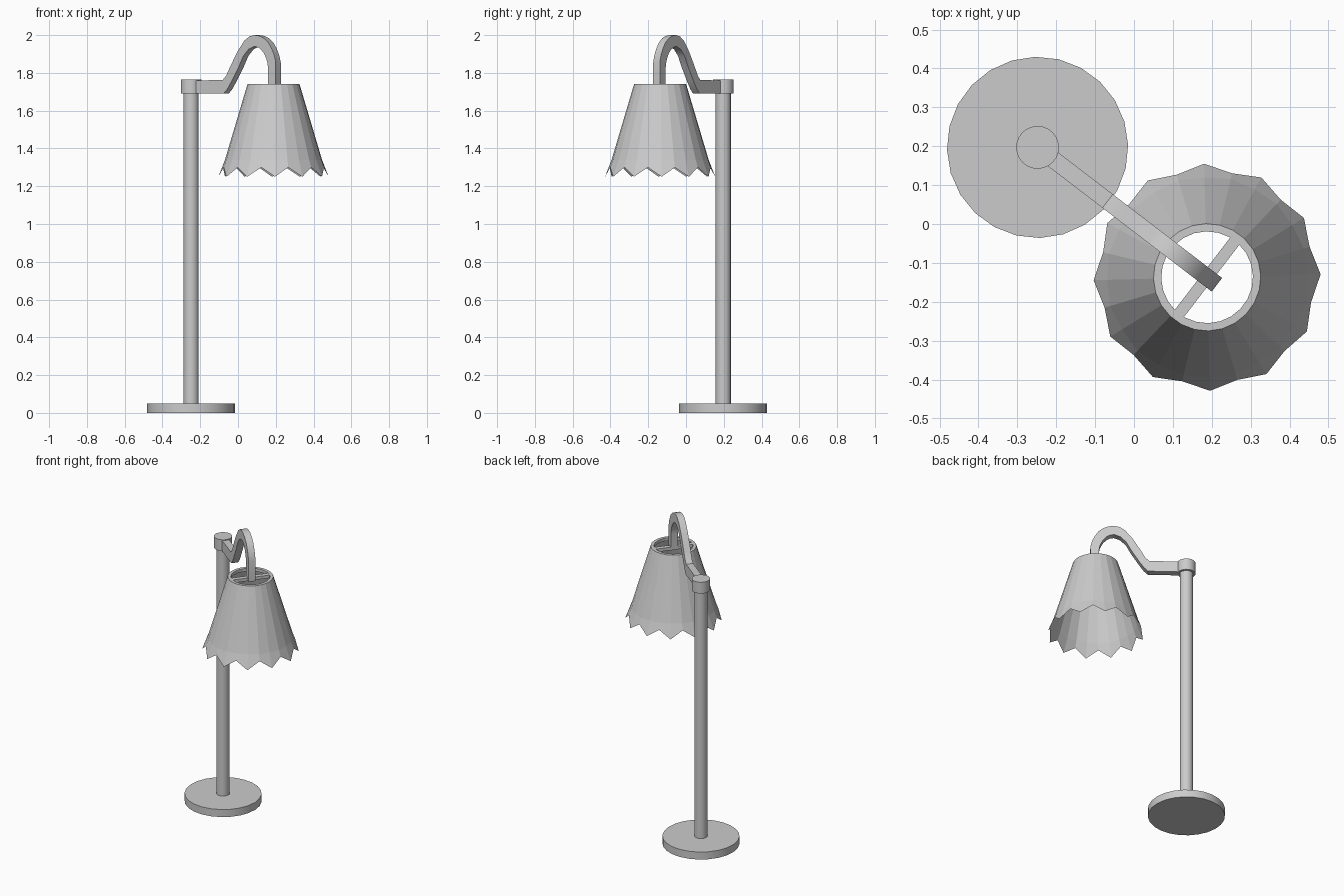
import bpy, bmesh, math
from mathutils import Matrix, Vector

if "Cube" in bpy.data.objects:
    bpy.data.objects.remove(bpy.data.objects["Cube"])

POLE = Vector((-0.248, 0.197))
SHADE = Vector((0.188, -0.137))
ARM_ANGLE = math.atan2(SHADE.y - POLE.y, SHADE.x - POLE.x)
REACH = (SHADE - POLE).length
TURN = math.radians(1.5)


def finish(name, bm, loc=(0, 0, 0), rot=0.0, smooth=None):
    bmesh.ops.recalc_face_normals(bm, faces=bm.faces)
    me = bpy.data.meshes.new(name)
    bm.to_mesh(me)
    bm.free()
    ob = bpy.data.objects.new(name, me)
    bpy.context.collection.objects.link(ob)
    ob.location = loc
    ob.rotation_euler.z = rot
    if smooth:
        bpy.ops.object.select_all(action='DESELECT')
        ob.select_set(True)
        bpy.context.view_layer.objects.active = ob
        bpy.ops.object.shade_smooth_by_angle(angle=math.radians(smooth))
    return ob


def cylinder(name, r, z0, z1, sides=24):
    bm = bmesh.new()
    bmesh.ops.create_cone(bm, cap_ends=True, segments=sides, radius1=r, radius2=r,
                          depth=z1 - z0, matrix=Matrix.Translation((0, 0, (z0 + z1) / 2)))
    return finish(name, bm, (POLE.x, POLE.y, 0), TURN, 30)


def ring(bm, n, radius, height):
    return [bm.verts.new((radius(i) * math.cos(math.tau * i / n),
                          radius(i) * math.sin(math.tau * i / n), height(i)))
            for i in range(n)]


def bridge(bm, a, b):
    n = len(a)
    for i in range(n):
        j = (i + 1) % n
        bm.faces.new((a[i], a[j], b[j], b[i]))


# Base, pole and pole cap
cylinder("base", 0.233, 0.0, 0.05)
cylinder("pole", 0.04, 0.05, 1.70)
cylinder("pole_cap", 0.055, 1.69, 1.765)

# Gooseneck arm: side profile (distance from pole, z) extruded to its width
upper = [(0.03, 1.76), (0.227, 1.762), (0.25, 1.785), (0.278, 1.835), (0.327, 1.915),
         (0.373, 1.972), (0.405, 1.993), (0.437, 2.0), (0.472, 1.996), (0.503, 1.983),
         (0.532, 1.96), (0.553, 1.93), (0.57, 1.895), (0.581, 1.855), (0.581, 1.72)]
lower = [(0.03, 1.69), (0.233, 1.69), (0.256, 1.712), (0.286, 1.755), (0.333, 1.83),
         (0.365, 1.89), (0.4, 1.925), (0.437, 1.94), (0.465, 1.935), (0.485, 1.922),
         (0.503, 1.902), (0.517, 1.877), (0.525, 1.855), (0.529, 1.83), (0.529, 1.72)]
bm = bmesh.new()
W = 0.022
rows = [[bm.verts.new((u, v, z)) for u, v, z in
         ((a[0], -W, a[1]), (a[0], W, a[1]), (b[0], W, b[1]), (b[0], -W, b[1]))]
        for a, b in zip(upper, lower)]
for a, b in zip(rows, rows[1:]):
    bridge(bm, a, b)
bm.faces.new(rows[0])
bm.faces.new(rows[-1])
finish("arm", bm, (POLE.x, POLE.y, 0), ARM_ANGLE, 35)

# Shade: flared sheet with twelve pointed scallops along the hem
bm = bmesh.new()
n = 24
top = ring(bm, n, lambda i: 0.138, lambda i: 1.74)
mid = ring(bm, n, lambda i: 0.257 if i % 2 == 0 else 0.26, lambda i: 1.34)
hem = ring(bm, n, lambda i: 0.292 if i % 2 == 0 else 0.275,
           lambda i: 1.25 if i % 2 == 0 else 1.30)
bridge(bm, top, mid)
bridge(bm, mid, hem)
finish("shade", bm, (SHADE.x, SHADE.y, 0), TURN)

# Rim around the shade's top opening
bm = bmesh.new()
loops = [ring(bm, n, lambda i, r=r: r, lambda i, z=z: z)
         for r, z in ((0.138, 1.74), (0.118, 1.74), (0.118, 1.72), (0.143, 1.72))]
for k in range(4):
    bridge(bm, loops[k], loops[(k + 1) % 4])
finish("shade_rim", bm, (SHADE.x, SHADE.y, 0), TURN)

# Cross bar carrying the shade from the arm
bm = bmesh.new()
bmesh.ops.create_cube(bm, size=1, matrix=Matrix.Diagonal((0.03, 0.25, 0.02, 1)))
finish("shade_cross_bar", bm, (SHADE.x, SHADE.y, 1.729), ARM_ANGLE)
